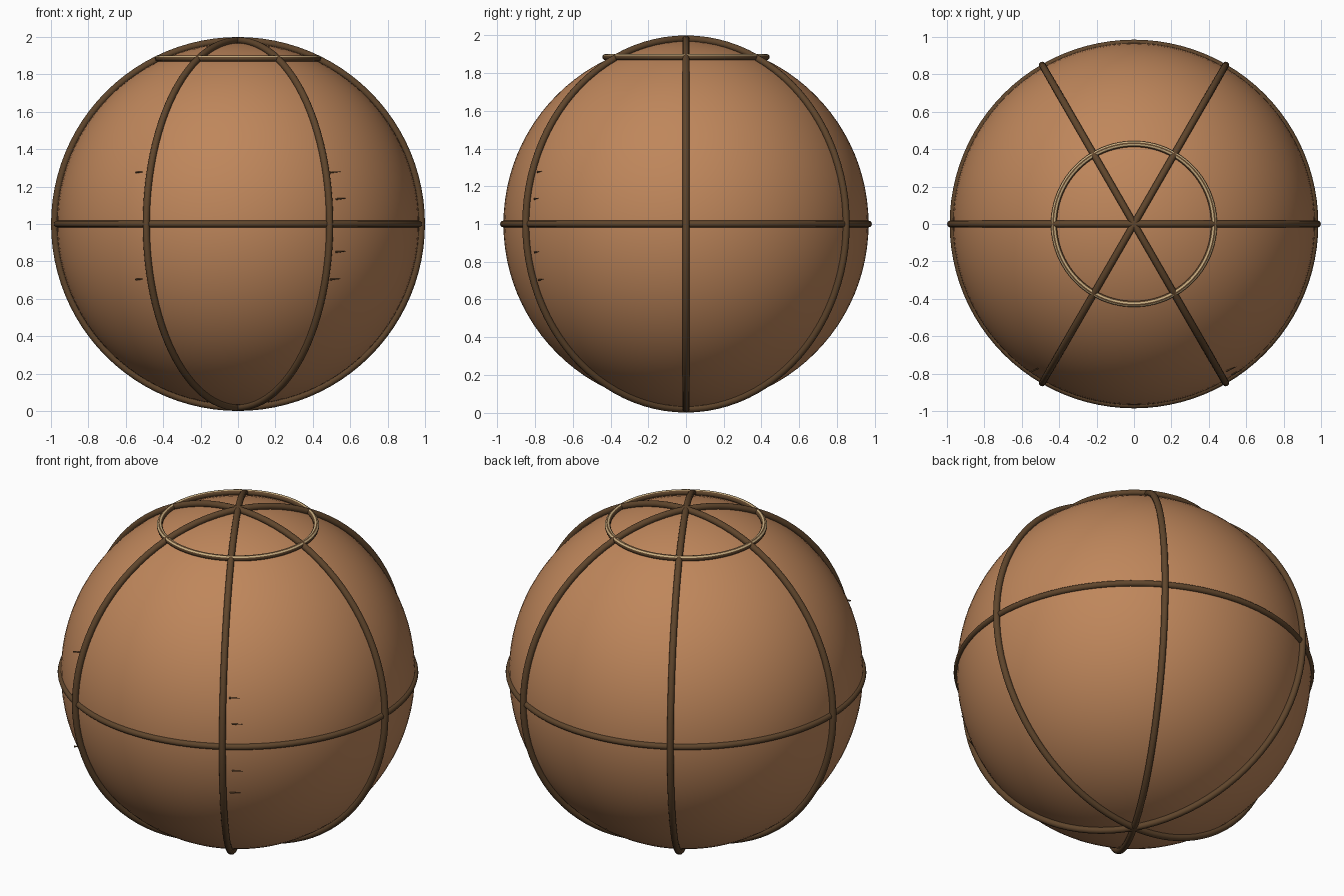
import bpy
from math import pi, radians, sqrt
from mathutils import Vector

if "Cube" in bpy.data.objects:
    bpy.data.objects.remove(bpy.data.objects["Cube"], do_unlink=True)


def material(name, rgb):
    m = bpy.data.materials.new(name)
    m.use_nodes = True
    m.diffuse_color = (*rgb, 1)
    m.node_tree.nodes["Principled BSDF"].inputs["Base Color"].default_value = (*rgb, 1)
    return m


tan = material("tan shell", (0.52, 0.24, 0.105))
brown = material("dark brown cord", (0.115, 0.06, 0.025))
cream = material("pale thread", (0.57, 0.42, 0.22))

CENTRE = Vector((0, 0, 1))
SHELL = 0.968


def finish(name, *mats):
    ob = bpy.context.object
    ob.name = name
    for m in mats:
        ob.data.materials.append(m)
    bpy.ops.object.shade_smooth_by_angle(angle=radians(50))
    return ob


def hoop(name, radius, thickness, location, rotation=(0, 0, 0), mats=(brown,)):
    bpy.ops.mesh.primitive_torus_add(
        major_radius=radius, minor_radius=thickness, major_segments=96,
        minor_segments=12, location=location, rotation=rotation)
    return finish(name, *mats)


# Round shell
bpy.ops.mesh.primitive_uv_sphere_add(segments=96, ring_count=48, radius=SHELL, location=CENTRE)
finish("shell", tan)

# Cords around the middle and over both poles
hoop("equator_cord", SHELL, 0.0175, CENTRE)
for i in range(3):
    hoop(f"meridian_cord_{i + 1}", 0.981, 0.0185, CENTRE, (pi / 2, 0, i * pi / 3))

# Crown ring with pale threads along its top
crown = hoop("crown_ring", 0.428, 0.016, (0, 0, 1.885), mats=(brown, cream))
for f in crown.data.polygons:
    if f.normal.z > 0.7 and f.index % 2:
        f.material_index = 1

# Small bristles on the front, beside the two front meridians
spots = [(side * 0.52, z) for side in (-1, 1) for z in (0.705, 1.278)]
spots += [(0.55, 0.852), (0.55, 1.135)]
along = Vector((0.92, 0.38, 0.08))
for i, (x, z) in enumerate(spots):
    y = -sqrt(0.974 ** 2 - x * x - (z - 1) ** 2)
    bpy.ops.mesh.primitive_cone_add(
        vertices=8, radius1=0.005, radius2=0.001, depth=0.06, location=(x, y, z),
        rotation=along.to_track_quat("Z", "Y").to_euler())
    finish(f"bristle_{i + 1}", brown)
